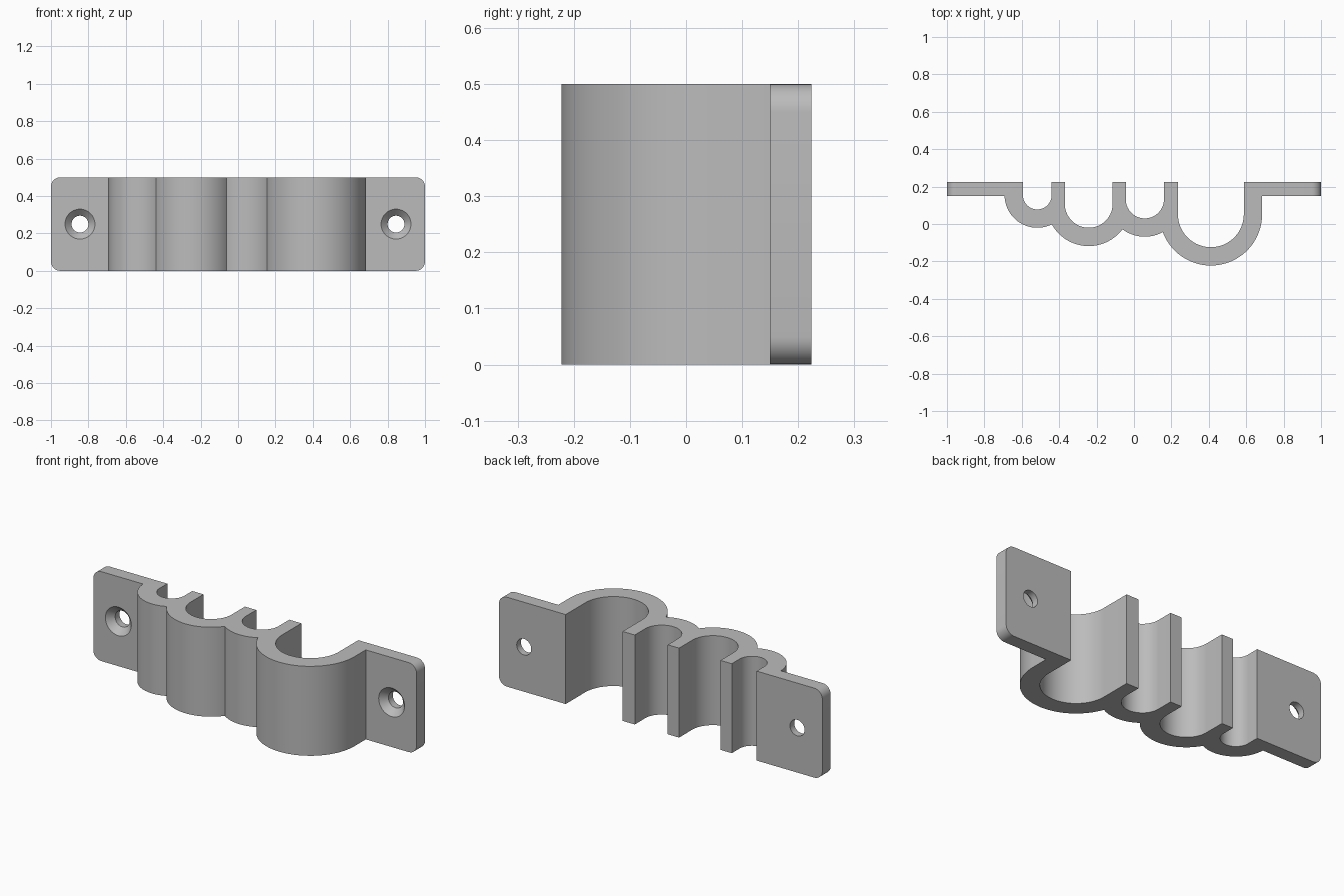
import bpy, bmesh
from math import atan2, cos, sin, sqrt, pi
from mathutils import Matrix, Vector

cube = bpy.data.objects.get("Cube")
if cube:
    bpy.data.objects.remove(cube, do_unlink=True)

HEIGHT, BACK, FRONT, WALL = 0.5, 0.224, 0.15, 0.098
# Channels from left to right across the front: centre x, centre y, inner radius
CHANNELS = [(-0.517, 0.155, 0.077), (-0.242, 0.108, 0.128),
            (0.058, 0.132, 0.102), (0.411, 0.052, 0.176)]

grey = bpy.data.materials.new("plain grey")
grey.use_nodes = True
colour = (0.5, 0.5, 0.5, 1)
grey.diffuse_color = colour
grey.node_tree.nodes["Principled BSDF"].inputs["Base Color"].default_value = colour


def arc(cx, cy, r, start, end, steps=40):
    return [(cx + r * cos(start + (end - start) * i / steps),
             cy + r * sin(start + (end - start) * i / steps)) for i in range(steps + 1)]


def crossing(a, b):
    """Front crossing point of the outer walls of two neighbouring channels."""
    p, q = Vector(a[:2]), Vector(b[:2])
    ra, rb = a[2] + WALL, b[2] + WALL
    d = (q - p).length
    along = (d * d + ra * ra - rb * rb) / (2 * d)
    u = (q - p) / d
    return p + u * along + Vector((u.y, -u.x)) * sqrt(ra * ra - along * along)


# Outline of the clamp: outer scallops along the front, then channels along the back
outline = [(-1, BACK), (-1, FRONT)]
for i, (cx, cy, r) in enumerate(CHANNELS):
    start, end = pi, 2 * pi
    if i == 0:
        start = pi + atan2(cy - FRONT, r + WALL)
    else:
        p = crossing(CHANNELS[i - 1], CHANNELS[i])
        start = atan2(p.y - cy, p.x - cx) % (2 * pi)
    if i < len(CHANNELS) - 1:
        p = crossing(CHANNELS[i], CHANNELS[i + 1])
        end = atan2(p.y - cy, p.x - cx) % (2 * pi)
    points = arc(cx, cy, r + WALL, start, end)
    outline += points if i == 0 else points[1:] if start != pi else points
last_x, _, last_r = CHANNELS[-1]
outline += [(last_x + last_r + WALL, FRONT), (1, FRONT), (1, BACK)]
for cx, cy, r in reversed(CHANNELS):
    outline += [(cx + r, BACK)] + arc(cx, cy, r, 2 * pi, pi) + [(cx - r, BACK)]

# Extruded body with rounded flange corners
bm = bmesh.new()
base = bm.faces.new([bm.verts.new((x, y, 0)) for x, y in outline])
top = bmesh.ops.extrude_face_region(bm, geom=[base])["geom"]
bmesh.ops.translate(bm, vec=(0, 0, HEIGHT),
                    verts=[v for v in top if isinstance(v, bmesh.types.BMVert)])
corners = [e for e in bm.edges if all(abs(v.co.x) > 0.999 for v in e.verts)
           and abs(e.verts[0].co.z - e.verts[1].co.z) < 0.001]
bmesh.ops.bevel(bm, geom=corners, offset=0.05, segments=8, profile=0.5, affect='EDGES')
bmesh.ops.recalc_face_normals(bm, faces=bm.faces)
mesh = bpy.data.meshes.new("pipe_clamp")
bm.to_mesh(mesh)
bm.free()
mesh.materials.append(grey)
clamp = bpy.data.objects.new("pipe_clamp", mesh)
bpy.context.collection.objects.link(clamp)
bpy.context.view_layer.objects.active = clamp
clamp.select_set(True)


def screw_cutter(x):
    """Countersunk screw shape, turned about the y axis."""
    profile = [(0.0805, FRONT - 0.0005), (0.045, FRONT + 0.036), (0.045, BACK + 0.05)]
    cb = bmesh.new()
    rings = [[cb.verts.new((x + r * cos(2 * pi * k / 48), y, HEIGHT / 2 + r * sin(2 * pi * k / 48)))
              for k in range(48)] for r, y in profile]
    for a, b in zip(rings, rings[1:]):
        for k in range(48):
            n = (k + 1) % 48
            cb.faces.new((a[k], a[n], b[n], b[k]))
    cb.faces.new(rings[0])
    cb.faces.new(rings[-1])
    bmesh.ops.recalc_face_normals(cb, faces=cb.faces)
    me = bpy.data.meshes.new("screw_cutter")
    cb.to_mesh(me)
    cb.free()
    me.materials.append(grey)
    ob = bpy.data.objects.new("screw_cutter", me)
    ob.hide_render = True
    bpy.context.collection.objects.link(ob)
    return ob


# Countersunk screw hole in each flange
for x in (-0.845, 0.845):
    cutter = screw_cutter(x)
    cut = clamp.modifiers.new("screw_hole", 'BOOLEAN')
    cut.operation, cut.solver, cut.object = 'DIFFERENCE', 'EXACT', cutter
    bpy.ops.object.modifier_apply(modifier=cut.name)
    bpy.data.objects.remove(cutter, do_unlink=True)

bpy.ops.object.shade_smooth_by_angle(angle=pi / 6)
